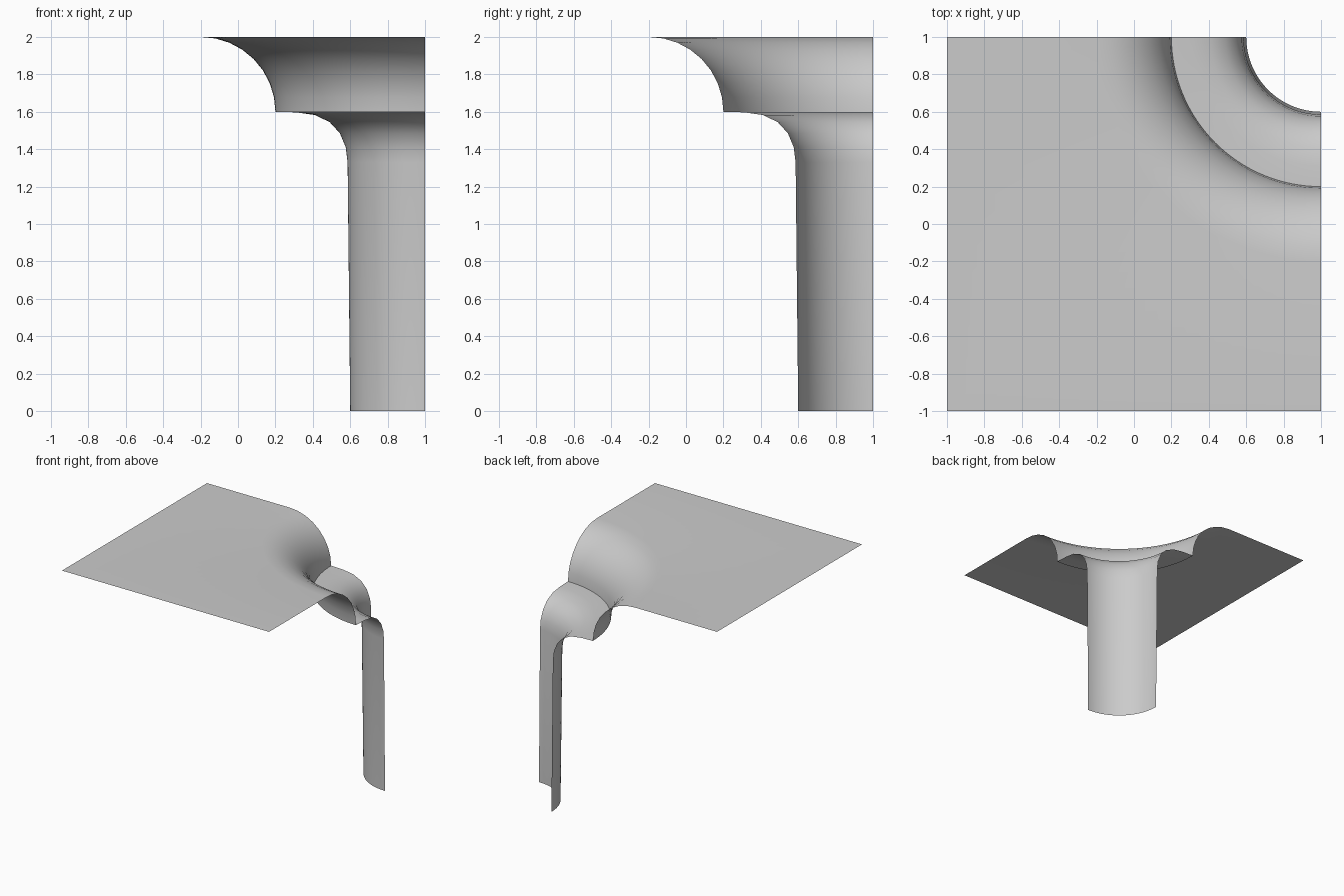
import bpy
import math

if "Cube" in bpy.data.objects:
    bpy.data.objects.remove(bpy.data.objects["Cube"])

SEGMENTS = 32          # steps around the quarter turn
AXIS = (1.0, 1.0)      # vertical axis shared by all swept parts


def quarter_sweep(name, profile, square_edge=None):
    """Sweep (radius, z) points, outside to inside, through a quarter turn.
    square_edge adds an outer row that follows the sides of a square."""
    verts, faces = [], []
    rows = len(profile) + (1 if square_edge else 0)
    for i in range(SEGMENTS + 1):
        a = math.pi + math.pi / 2 * i / SEGMENTS
        c, s = math.cos(a), math.sin(a)
        points = list(profile)
        if square_edge:
            points.insert(0, (square_edge / max(abs(c), abs(s)), profile[0][1]))
        verts += [(AXIS[0] + r * c, AXIS[1] + r * s, z) for r, z in points]
    for i in range(SEGMENTS):
        for j in range(rows - 1):
            k = i * rows + j
            faces.append((k, k + rows, k + rows + 1, k + 1))
    mesh = bpy.data.meshes.new(name)
    mesh.from_pydata(verts, [], faces)
    obj = bpy.data.objects.new(name, mesh)
    bpy.context.collection.objects.link(obj)
    bpy.ops.object.select_all(action='DESELECT')
    obj.select_set(True)
    bpy.context.view_layer.objects.active = obj
    bpy.ops.object.shade_smooth_by_angle(angle=math.radians(40))
    return obj


# Flat square top that rolls over a rounded lip
lip = [(1.2 - 0.4 * math.sin(t), 1.6 + 0.4 * math.cos(t))
       for t in (math.pi / 2 * k / 8 for k in range(9))]
quarter_sweep("top_plate_with_lip", lip, square_edge=2.0)

# Ledge that rounds over into the tall, slightly tapered shaft wall
shaft = [(0.8, 1.6), (0.69, 1.597), (0.59, 1.583), (0.51, 1.545),
         (0.455, 1.485), (0.424, 1.41), (0.414, 1.33), (0.4, 0.0)]
quarter_sweep("ledge_and_shaft_wall", shaft)
